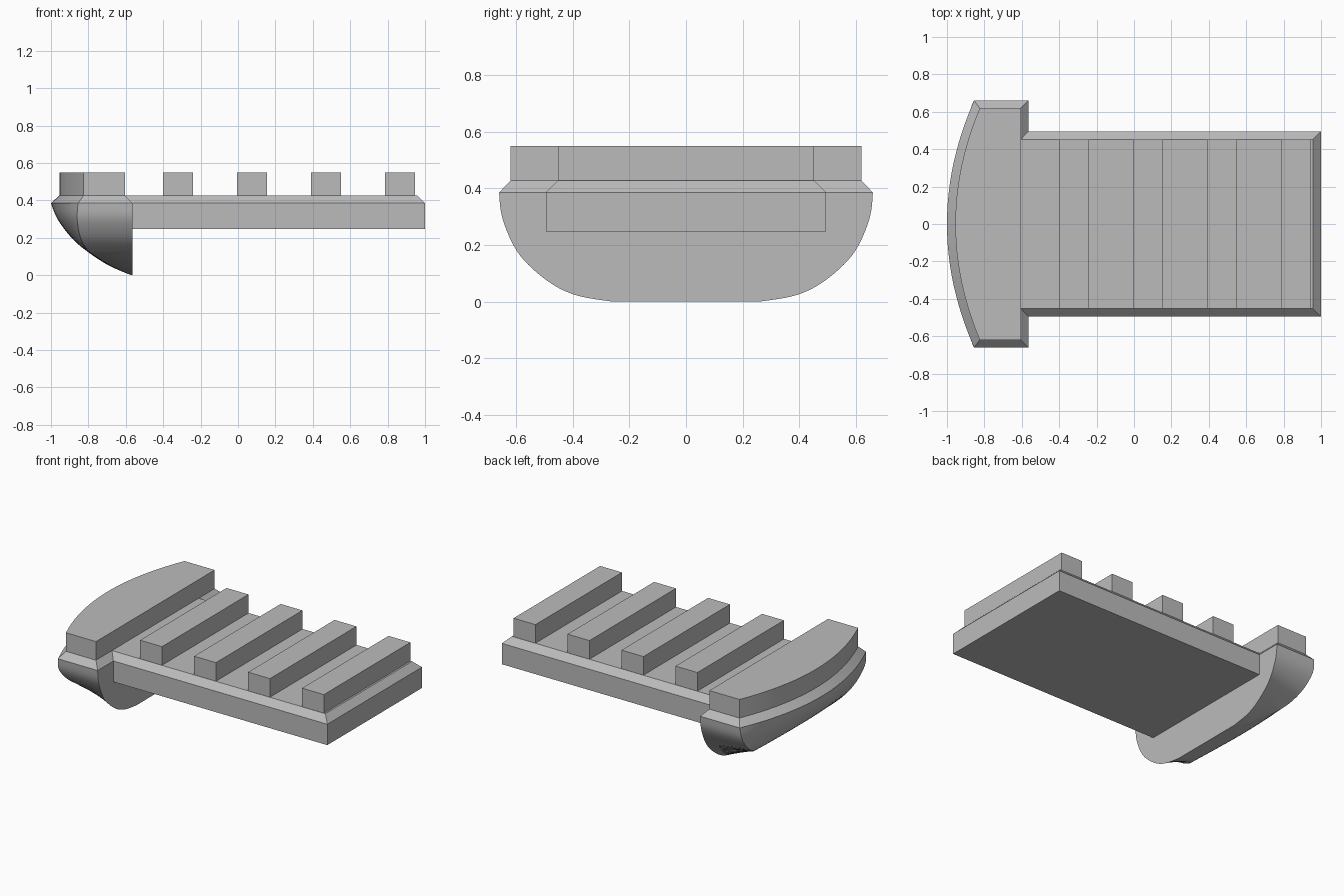
import bpy
from math import radians

cube = bpy.data.objects.get("Cube")
if cube:
    bpy.data.objects.remove(cube, do_unlink=True)

grey = bpy.data.materials.new("plain grey")
grey.use_nodes = True
colour = (0.5, 0.5, 0.5, 1)
grey.diffuse_color = colour
grey.node_tree.nodes["Principled BSDF"].inputs["Base Color"].default_value = colour


def loft(name, rings):
    """Join equal-length rings, listed bottom to top, into a closed solid."""
    n = len(rings[0])
    verts = [p for ring in rings for p in ring]
    faces = [(r * n + i, r * n + (i + 1) % n, (r + 1) * n + (i + 1) % n, (r + 1) * n + i)
             for r in range(len(rings) - 1) for i in range(n)]
    faces += [tuple(reversed(range(n))), tuple(range(len(verts) - n, len(verts)))]
    mesh = bpy.data.meshes.new(name)
    mesh.from_pydata(verts, [], faces)
    mesh.materials.append(grey)
    obj = bpy.data.objects.new(name, mesh)
    bpy.context.collection.objects.link(obj)
    return obj


def rect(x0, x1, w, z):
    return [(x0, -w, z), (x1, -w, z), (x1, w, z), (x0, w, z)]


def head_ring(z, back_w, side_w, side, nose, back=-0.565, steps=24):
    """Section with a flat back, straight sides and a bowed nose."""
    ring = [(back, -back_w, z), (back, back_w, z)]
    for i in range(steps + 1):
        t = 1 - 2 * i / steps
        ring.append((-0.565 - side - (nose - side) * (1 - t * t), side_w * t, z))
    return ring


def smooth(a, b, c, d, t):
    """Catmull-Rom blend of four rows of values."""
    return [q + t / 2 * (r - p + t * (2 * p - 5 * q + 4 * r - s + t * (3 * (q - r) + s - p)))
            for p, q, r, s in zip(a, b, c, d)]


# Hull sections: height, back half width, side half width, side depth, nose depth
hull = [(0.0, 0.26, 0.25, 0.002, 0.003),
        (0.02, 0.38, 0.28, 0.05, 0.055),
        (0.06, 0.47, 0.33, 0.13, 0.14),
        (0.13, 0.557, 0.43, 0.235, 0.245),
        (0.20, 0.61, 0.55, 0.277, 0.325),
        (0.30, 0.65, 0.64, 0.295, 0.40),
        (0.385, 0.66, 0.66, 0.29, 0.435)]
rings = []
last = len(hull) - 1
for i in range(last):
    a, d = hull[max(i - 1, 0)], hull[min(i + 2, last)]
    rings += [head_ring(*smooth(a, hull[i], hull[i + 1], d, k / 4)) for k in range(4)]
rings.append(head_ring(*hull[last]))
# Chamfer and upright block above the hull
rings += [head_ring(z, 0.62, 0.62, 0.26, 0.39, back=-0.605) for z in (0.427, 0.55)]
head = loft("rounded_head", rings)

# Deck with chamfered top
loft("deck", [rect(-0.7, 1, 0.495, 0.247), rect(-0.7, 1, 0.495, 0.385),
              rect(-0.7, 0.957, 0.453, 0.427)])

# Four cross ribs
for i in range(4):
    x = -0.4 + i * 0.395
    loft(f"cross_rib_{i + 1}", [rect(x, x + 0.16, 0.452, z) for z in (0.42, 0.55)])

# Smooth the curved hull and keep its edges sharp
bpy.ops.object.select_all(action="DESELECT")
head.select_set(True)
bpy.context.view_layer.objects.active = head
bpy.ops.object.shade_smooth_by_angle(angle=radians(30))
